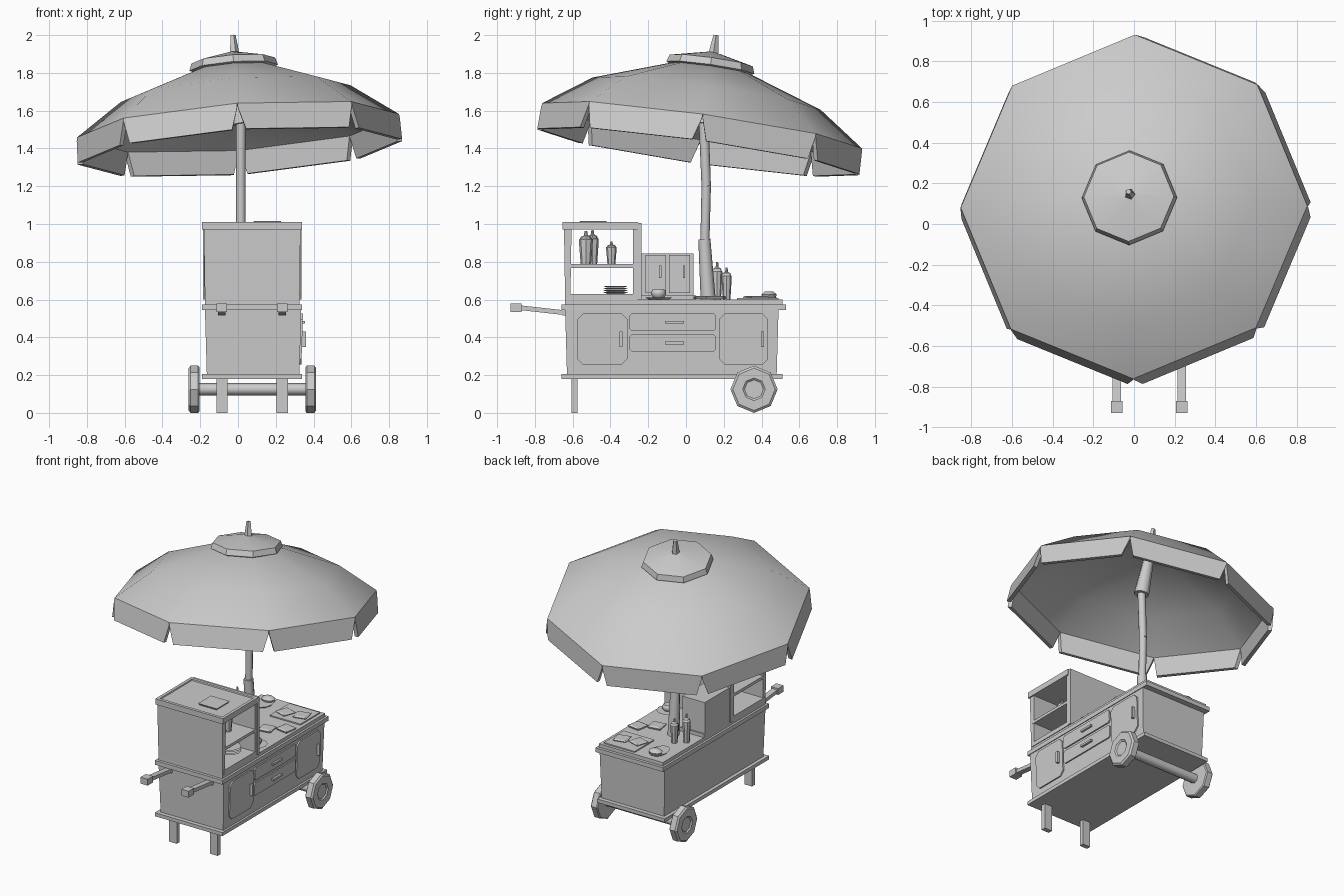
import bpy, bmesh, math
from mathutils import Vector, Matrix

cube = bpy.data.objects.get("Cube")
if cube:
    bpy.data.objects.remove(cube)

GREY = bpy.data.materials.new("plain grey")
GREY.use_nodes = True
GREY.diffuse_color = (0.6, 0.6, 0.6, 1)
GREY.node_tree.nodes["Principled BSDF"].inputs["Base Color"].default_value = GREY.diffuse_color


def finish(name, bm, smooth=None):
    bmesh.ops.recalc_face_normals(bm, faces=bm.faces)
    mesh = bpy.data.meshes.new(name)
    bm.to_mesh(mesh)
    bm.free()
    mesh.materials.append(GREY)
    ob = bpy.data.objects.new(name, mesh)
    bpy.context.collection.objects.link(ob)
    if smooth:
        bpy.ops.object.select_all(action='DESELECT')
        ob.select_set(True)
        bpy.context.view_layer.objects.active = ob
        bpy.ops.object.shade_smooth_by_angle(angle=math.radians(smooth))
    return ob


def box(name, x, y, z, flare=0.0):
    """Box from ranges; flare widens the top in x and y."""
    bm = bmesh.new()
    bmesh.ops.create_cube(bm, size=1)
    for v in bm.verts:
        grow = 1 if v.co.z > 0 else 0
        sx, sy = math.copysign(grow * flare, v.co.x), math.copysign(grow * flare, v.co.y)
        v.co = Vector([(r[0] + r[1]) / 2 + c * (r[1] - r[0]) for r, c in zip((x, y, z), v.co)])
        v.co += Vector((sx, sy, 0))
    return finish(name, bm)


def lathe(name, profile, origin, axis=(0, 0, 1), sides=8, smooth=None, stretch=(1, 1), phase=0.0):
    """Closed turned solid from (radius, height) points along an axis."""
    rot = Vector((0, 0, 1)).rotation_difference(Vector(axis)).to_matrix()
    bm = bmesh.new()
    rings = []
    for r, h in profile:
        angles = [2 * math.pi * (i + phase) / sides for i in range(sides)]
        rings.append([bm.verts.new(Vector(origin) + rot @ Vector(
            (r * math.cos(a) * stretch[0], r * math.sin(a) * stretch[1], h))) for a in angles])
    for low, high in zip(rings, rings[1:]):
        for i in range(sides):
            j = (i + 1) % sides
            bm.faces.new((low[i], low[j], high[j], high[i]))
    bm.faces.new(rings[0])
    bm.faces.new(rings[-1])
    return finish(name, bm, smooth)


def rod(name, a, b, r1, r2):
    d = Vector(b) - Vector(a)
    return lathe(name, [(r1, 0), (r2, d.length)], a, d, smooth=50)


def panel(name, y, z, x=0.33, depth=0.012, cut=0.03):
    """Plate on the left side with chamfered corners, following the body's slope."""
    bm = bmesh.new()
    pts = []
    for yy, zz, sy, sz in ((y[0], z[0], 1, 1), (y[1], z[0], -1, 1), (y[1], z[1], -1, -1), (y[0], z[1], 1, -1)):
        corner = [(yy + sy * cut, zz), (yy, zz + sz * cut)]
        pts += corner[::-1] if sy * sz > 0 else corner
    outline = [bm.verts.new((x - 0.008 + (pz - 0.2) * 0.03, py, pz)) for py, pz in pts]
    face = bm.faces.new(outline)
    moved = bmesh.ops.extrude_face_region(bm, geom=[face])["geom"]
    bmesh.ops.translate(bm, verts=[v for v in moved if isinstance(v, bmesh.types.BMVert)], vec=(depth, 0, 0))
    return finish(name, bm)


# Cart body
box("cart_body", (-0.165, 0.325), (-0.63, 0.48), (0.2, 0.55), 0.01)
box("bottom_board", (-0.19, 0.34), (-0.66, 0.51), (0.18, 0.205))
box("counter_board", (-0.19, 0.34), (-0.66, 0.53), (0.545, 0.575))
box("counter_top", (-0.175, 0.325), (-0.64, 0.51), (0.575, 0.6))

# Doors and drawers with pulls
for name, y, pull in (("front", (-0.575, -0.31), -0.345), ("rear", (0.175, 0.435), 0.405)):
    panel(name + "_door", y, (0.255, 0.525))
    box(name + "_door_pull", (0.34, 0.36), (pull - 0.008, pull + 0.008), (0.35, 0.43))
for name, z in (("upper", 0.48), ("lower", 0.37)):
    panel(name + "_drawer", (-0.3, 0.16), (z - 0.045, z + 0.045), cut=0.012)
    box(name + "_drawer_pull", (0.34, 0.355), (-0.11, -0.01), (z - 0.007, z + 0.007))

# Legs, push handles and brackets
for side, x in (("right", -0.085), ("left", 0.235)):
    box(side + "_leg", (x - 0.03, x + 0.03), (-0.607, -0.575), (0, 0.185))
    bar = box(side + "_handle_bar", (x - 0.02, x + 0.02), (-0.88, -0.6), (0.53, 0.555))
    for v in bar.data.vertices:
        v.co.z -= (v.co.y + 0.75) * 0.11
    box(side + "_handle_grip", (x - 0.028, x + 0.028), (-0.93, -0.87), (0.535, 0.58))
    box(side + "_handle_bracket", (x - 0.02, x + 0.02), (-0.655, -0.62), (0.515, 0.55))

# Wheels and axle
rod("axle", (-0.22, 0.36, 0.125), (0.38, 0.36, 0.125), 0.032, 0.032)
tyre = [(0.118, 0), (0.125, 0.006), (0.125, 0.046), (0.112, 0.056), (0.06, 0.056), (0.05, 0.048)]
for side, x, d in (("right", -0.205, -1), ("left", 0.358, 1)):
    lathe(side + "_wheel", tyre, (x, 0.36, 0.125), (d, 0, 0))

# Tall open cabinet
WIDE = (-0.18, 0.33)
box("cabinet_front_wall", (-0.175, 0.325), (-0.64, -0.612), (0.6, 0.98), 0.006)
box("cabinet_back_wall", WIDE, (-0.28, -0.255), (0.6, 0.99))
box("cabinet_back_trim", (-0.185, 0.335), (-0.258, -0.235), (0.6, 1.005))
box("cabinet_floor", WIDE, (-0.63, -0.26), (0.6, 0.63))
box("cabinet_shelf", WIDE, (-0.62, -0.27), (0.768, 0.788))
bm = bmesh.new()
bmesh.ops.create_cube(bm, size=1, matrix=Matrix.Translation((0.075, -0.455, 0.99))
                      @ Matrix.Diagonal((0.53, 0.4, 0.04, 1)))
lid = [f for f in bm.faces if f.normal.z > 0.9]
bmesh.ops.inset_region(bm, faces=lid, thickness=0.03, depth=0)
bmesh.ops.inset_region(bm, faces=lid, thickness=0.004, depth=-0.008)
finish("cabinet_lid", bm)
box("lid_plate", (0.09, 0.22), (-0.555, -0.428), (1.0, 1.015), -0.008)

# Small two-door cupboard
box("cupboard", (-0.175, 0.0), (-0.235, 0.04), (0.6, 0.845))
box("cupboard_base", (-0.175, 0.012), (-0.235, 0.05), (0.6, 0.625))
for name, y in (("front", -0.16), ("rear", -0.035)):
    box("cupboard_%s_door" % name, (0, 0.01), (y - 0.055, y + 0.055), (0.635, 0.835))
    box("cupboard_%s_pull" % name, (0.01, 0.022), (y + 0.018, y + 0.03), (0.715, 0.78))


# Bottles, plates and food
def bottle(name, x, y, z, r, h):
    shape = [(0.75, 0), (1, 0.68), (1, 0.74), (0.85, 0.76), (0.75, 0.82), (0.3, 0.86), (0.18, 1)]
    lathe(name, [(a * r, b * h) for a, b in shape], (x, y, z), smooth=35)


bottle("shelf_bottle_1", 0.16, -0.53, 0.788, 0.037, 0.175)
bottle("shelf_bottle_2", 0.03, -0.495, 0.788, 0.033, 0.18)
bottle("shelf_bottle_3", 0.2, -0.395, 0.788, 0.028, 0.12)
bottle("counter_bottle_tall", -0.12, 0.165, 0.6, 0.027, 0.2)
bottle("counter_bottle_short", -0.06, 0.215, 0.6, 0.027, 0.17)
for i in range(4):
    lathe("stacked_plate_%d" % (i + 1), [(0.045, 0), (0.072, 0.01)], (0.2, -0.373, 0.63 + i * 0.011), sides=10)
lathe("serving_plate", [(0.055, 0), (0.078, 0.012)], (0.24, -0.145, 0.6), sides=10)
lathe("bun", [(0.03, 0), (0.04, 0.014), (0.04, 0.03), (0.03, 0.042)], (0.24, -0.145, 0.612), smooth=50)
lathe("oval_plate", [(0.06, 0), (0.08, 0.014)], (-0.07, 0.4, 0.6), sides=10, stretch=(0.75, 1.1))
lathe("oval_bread", [(0.04, 0), (0.045, 0.015), (0.025, 0.03)], (-0.07, 0.44, 0.612), smooth=50, stretch=(1.1, 0.9))
box("food_tray", (0.06, 0.3), (0.27, 0.49), (0.6, 0.608))
flatbread = [(0.06, 0), (0.066, 0.012), (0.05, 0.018)]
for i, (x, y, turn) in enumerate(((0.12, 0.36, 0.3), (0.235, 0.38, 0.65), (0.265, 0.16, 0.4), (0.165, 0.09, 0.6))):
    lathe("flatbread_%d" % (i + 1), flatbread, (x, y, 0.602), sides=4, phase=turn)

# Umbrella pole
rod("pole_socket", (0.015, 0.118, 0.59), (0.015, 0.097, 0.92), 0.04, 0.032)
rod("pole_lower", (0.015, 0.1, 0.9), (0.015, 0.107, 1.2), 0.024, 0.025)
rod("pole_upper", (0.015, 0.107, 1.2), (0.015, 0.093, 1.56), 0.025, 0.026)
AXIS = Vector((-0.0735, 0.142, 1)).normalized()
RIM = Vector((0, 0.085, 1.52))
rod("pole_collar", (0.015, 0.092, 1.53), RIM + AXIS * 0.28, 0.05, 0.034)

# Tilted canopy: thin turned shell
lathe("canopy", [(0.2, 0.295), (0.6, 0.15), (0.83, -0.015), (0.855, 0),
                 (0.61, 0.172), (0.2, 0.312)], RIM, AXIS, smooth=32)
lathe("canopy_cap", [(0.21, 0.3), (0.235, 0.312), (0.222, 0.35), (0.02, 0.395)], RIM, AXIS, smooth=30)
lathe("finial", [(0.027, 0.385), (0.022, 0.43), (0.014, 0.486)], RIM + Vector((0.008, 0.006, 0)), AXIS, sides=5)

# Hanging valance: one flared, notched flap per side
tilt = Vector((0, 0, 1)).rotation_difference(AXIS).to_matrix()
bm = bmesh.new()
for i in range(8):
    ends = [Vector((math.cos(a), math.sin(a), 0)) for a in (math.pi * i / 4, math.pi * (i + 1) / 4)]
    layers = []
    for r in (0.855, 0.828):
        p, q = ends[0] * r, ends[1] * r
        flap = [p.lerp(q, t) * (1 - h * 0.18) + Vector((0, 0, h)) for t, h in
                ((0.002, 0), (0.998, 0), (0.998, -0.02), (0.94, -0.14), (0.06, -0.14), (0.002, -0.02))]
        layers.append([bm.verts.new(RIM + tilt @ c) for c in flap])
    for ring in layers:
        bm.faces.new(ring)
    for k in range(6):
        m = (k + 1) % 6
        bm.faces.new((layers[0][k], layers[0][m], layers[1][m], layers[1][k]))
finish("valance", bm)
